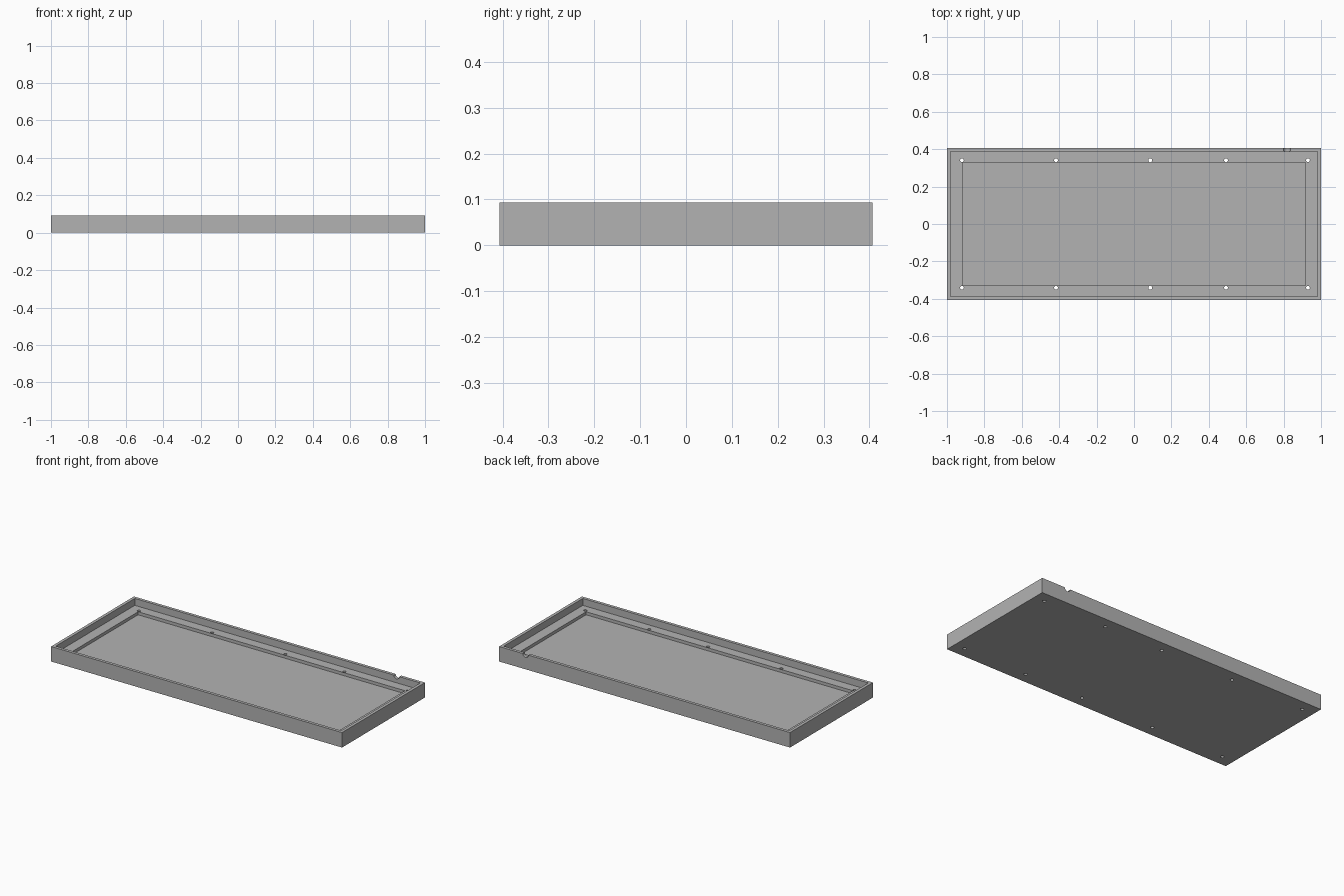
import bpy
import math

cube = bpy.data.objects.get("Cube")
if cube:
    bpy.data.objects.remove(cube, do_unlink=True)

HALF_X, HALF_Y, HEIGHT = 1.0, 0.407, 0.093
LEDGE_Z, FLOOR_Z = 0.05, 0.031
OVER = 0.05  # cutter overshoot

grey = bpy.data.materials.new("case_grey")
grey.use_nodes = True
colour = (0.45, 0.45, 0.45, 1)
grey.diffuse_color = colour
grey.node_tree.nodes["Principled BSDF"].inputs["Base Color"].default_value = colour


def box(name, half_x, half_y, bottom, top):
    bpy.ops.mesh.primitive_cube_add(size=1, location=(0, 0, (bottom + top) / 2))
    ob = bpy.context.object
    ob.name = name
    ob.scale = (2 * half_x, 2 * half_y, top - bottom)
    bpy.ops.object.transform_apply(location=True, rotation=False, scale=True)
    ob.data.materials.append(grey)
    return ob


def rod(name, radius, length, location, rotation=(0, 0, 0)):
    bpy.ops.mesh.primitive_cylinder_add(vertices=24, radius=radius, depth=length,
                                        location=location, rotation=rotation)
    ob = bpy.context.object
    ob.name = name
    ob.data.materials.append(grey)
    return ob


def cut(target, cutter):
    mod = target.modifiers.new(cutter.name, "BOOLEAN")
    mod.operation = "DIFFERENCE"
    mod.solver = "EXACT"
    mod.object = cutter
    bpy.context.view_layer.objects.active = target
    bpy.ops.object.modifier_apply(modifier=mod.name)
    bpy.data.objects.remove(cutter, do_unlink=True)


# Outer block of the tray
tray = box("case_tray", HALF_X, HALF_Y, 0, HEIGHT)

# Opening down to the ledge, then the deeper pocket inside it
cut(tray, box("opening_cutter", 0.981, 0.388, LEDGE_Z, HEIGHT + OVER))
cut(tray, box("pocket_cutter", 0.917, 0.329, FLOOR_Z, HEIGHT + OVER))

# Screw holes along the front and back ledges
for x in (-0.92, -0.417, 0.087, 0.492, 0.93):
    for y in (-0.341, 0.341):
        cut(tray, rod("screw_hole_cutter", 0.01, 0.4, (x, y, 0.05)))

# Half-round cable notch in the top of the back wall
cut(tray, rod("cable_notch_cutter", 0.019, 0.1, (0.818, HALF_Y, HEIGHT),
              (math.pi / 2, 0, 0)))

bpy.ops.object.select_all(action="DESELECT")
tray.select_set(True)
bpy.context.view_layer.objects.active = tray
bpy.ops.object.shade_smooth_by_angle(angle=math.radians(30))
